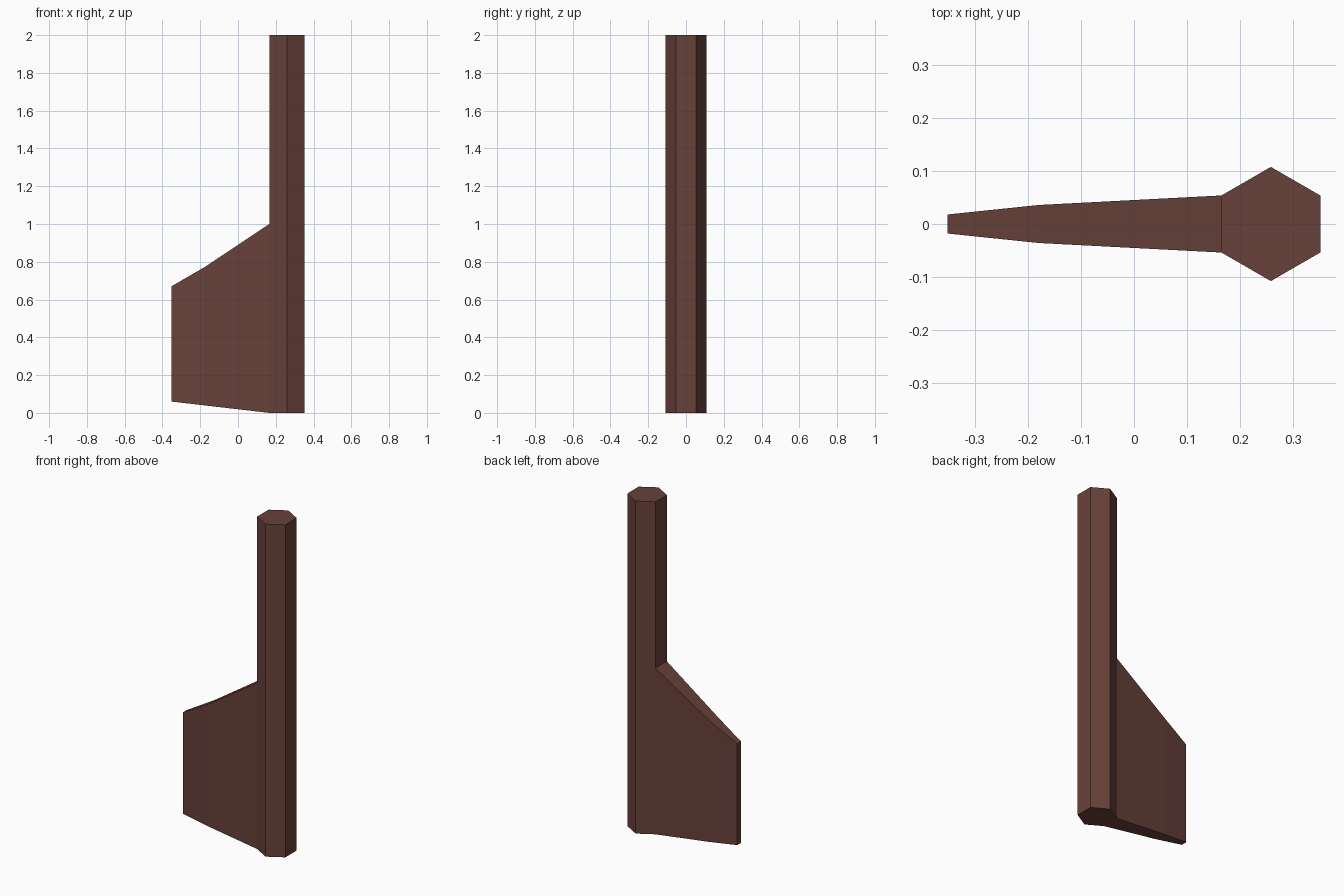
import bpy, bmesh, math

if "Cube" in bpy.data.objects:
    bpy.data.objects.remove(bpy.data.objects["Cube"])

wood = bpy.data.materials.new("dark_brown_wood")
wood.diffuse_color = (0.138, 0.053, 0.042, 1)
wood.use_nodes = True
wood.node_tree.nodes["Principled BSDF"].inputs["Base Color"].default_value = wood.diffuse_color


def finish(name, bm):
    bmesh.ops.recalc_face_normals(bm, faces=bm.faces)
    mesh = bpy.data.meshes.new(name)
    bm.to_mesh(mesh)
    bm.free()
    mesh.materials.append(wood)
    obj = bpy.data.objects.new(name, mesh)
    bpy.context.collection.objects.link(obj)
    return obj


# Hexagonal post, corners pointing to front and back
R, POST_X = 0.108, 0.259
bm = bmesh.new()
base = [bm.verts.new((POST_X + R * math.cos(a) , R * math.sin(a), 0))
        for a in (math.radians(30 + 60 * i) for i in range(6))]
face = bm.faces.new(base)
ext = bmesh.ops.extrude_face_region(bm, geom=[face], use_keep_orig=True)
bmesh.ops.translate(bm, vec=(0, 0, 2),
                    verts=[v for v in ext["geom"] if isinstance(v, bmesh.types.BMVert)])
finish("rudder_post", bm)

# Tapered blade: (x, half thickness, bottom, top) from post to trailing edge
stations = [(POST_X - R * math.cos(math.radians(30)), 0.054, 0.0, 1.0),
            (-0.18, 0.036, 0.04, 0.77),
            (-0.353, 0.018, 0.06, 0.67)]
bm = bmesh.new()
rings = [[bm.verts.new(p) for p in ((x, -t, lo), (x, t, lo), (x, t, hi), (x, -t, hi))]
         for x, t, lo, hi in stations]
for a, b in zip(rings, rings[1:]):
    for i in range(4):
        j = (i + 1) % 4
        bm.faces.new((a[i], a[j], b[j], b[i]))
bm.faces.new(rings[-1])  # trailing edge; the other end closes against the post
finish("rudder_blade", bm)
